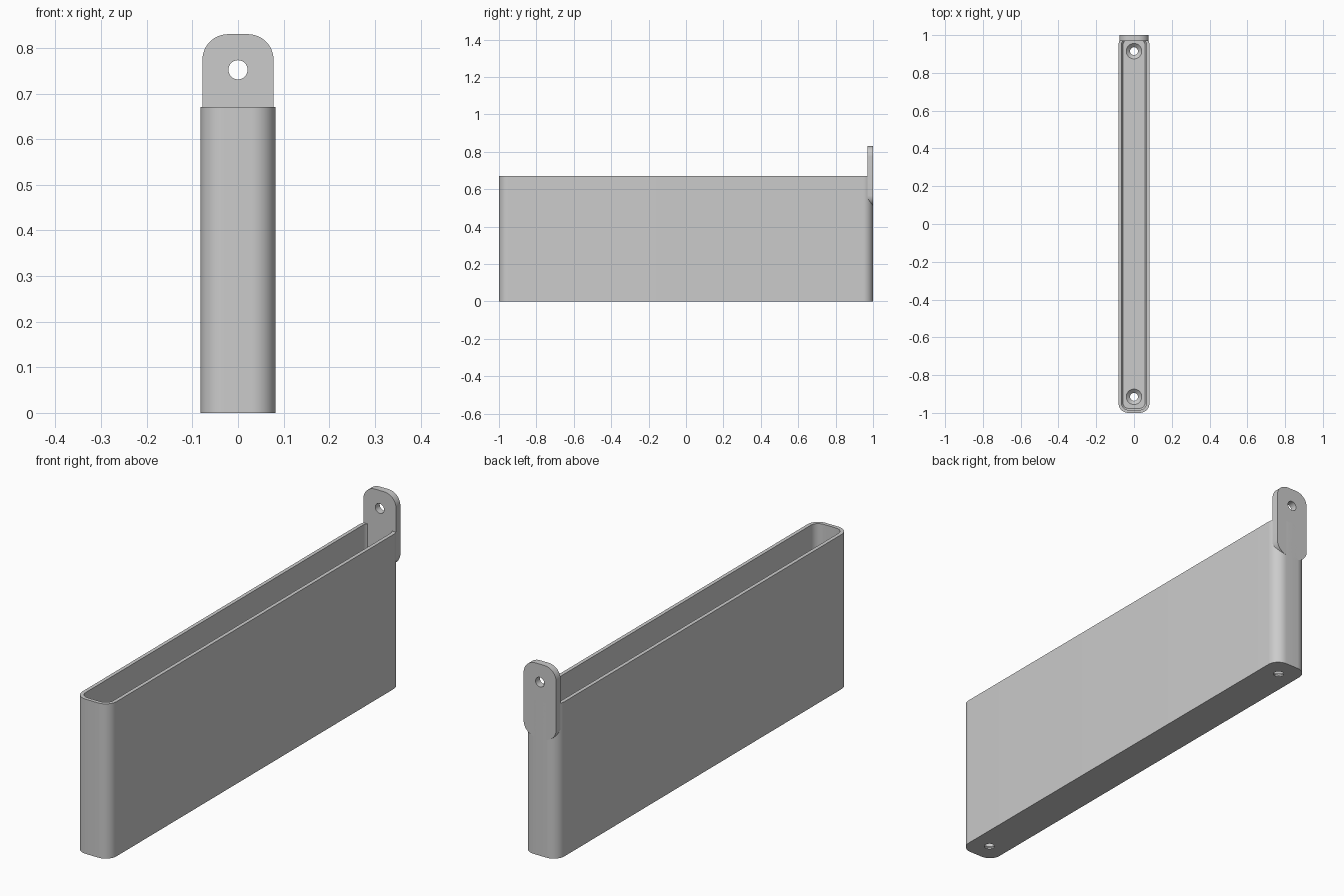
import bpy, bmesh
from math import pi, cos, sin, radians
from mathutils import Matrix

if "Cube" in bpy.data.objects:
    bpy.data.objects.remove(bpy.data.objects["Cube"])

grey = bpy.data.materials.new("light_grey_plastic")
grey.use_nodes = True
grey.diffuse_color = (0.6, 0.6, 0.6, 1)
grey.node_tree.nodes["Principled BSDF"].inputs["Base Color"].default_value = (0.6, 0.6, 0.6, 1)

WIDTH, LENGTH, HEIGHT = 0.082, 1.0, 0.67   # half width, half length, height
CORNER, FLOOR = 0.052, 0.025
TAB_THICK = 0.03


def rounded(hx, hy, r, z, steps=12):
    """Ring of a rounded rectangle at height z."""
    ring = []
    for q, (sx, sy) in enumerate([(1, 1), (-1, 1), (-1, -1), (1, -1)]):
        for i in range(steps + 1):
            a = (q + i / steps) * pi / 2
            ring.append((sx * (hx - r) + r * cos(a), sy * (hy - r) + r * sin(a), z))
    return ring


def circle(r, z, n=40):
    return [(r * cos(2 * pi * i / n), r * sin(2 * pi * i / n), z) for i in range(n)]


def loft(name, rings, matrix=Matrix()):
    """Skin a stack of rings and cap both ends."""
    bm = bmesh.new()
    loops = [[bm.verts.new(p) for p in ring] for ring in rings]
    for a, b in zip(loops, loops[1:]):
        for i in range(len(a)):
            j = (i + 1) % len(a)
            bm.faces.new((a[i], a[j], b[j], b[i]))
    bm.faces.new(loops[0][::-1])
    bm.faces.new(loops[-1])
    bmesh.ops.recalc_face_normals(bm, faces=bm.faces)
    bm.transform(matrix)
    mesh = bpy.data.meshes.new(name)
    bm.to_mesh(mesh)
    bm.free()
    mesh.materials.append(grey)
    obj = bpy.data.objects.new(name, mesh)
    bpy.context.collection.objects.link(obj)
    return obj


def activate(obj):
    bpy.ops.object.select_all(action="DESELECT")
    obj.select_set(True)
    bpy.context.view_layer.objects.active = obj


def cut(obj, cutter):
    activate(obj)
    mod = obj.modifiers.new("hole", "BOOLEAN")
    mod.operation, mod.solver, mod.object = "DIFFERENCE", "EXACT", cutter
    bpy.ops.object.modifier_apply(modifier=mod.name)
    bpy.data.objects.remove(cutter)


def inset(d, z):
    return rounded(WIDTH - d, LENGTH - d, CORNER - d, z)


# Open tray: outer wall, rim, inner wall, small bevel to the floor
tray = loft("tray", [inset(0, 0), inset(0, HEIGHT), inset(0.016, HEIGHT),
                     inset(0.016, FLOOR + 0.012), inset(0.024, FLOOR)])

# Countersunk screw holes in the floor
for side in (-1, 1):
    cut(tray, loft("screw_cutter",
                   [circle(0.021, -0.02), circle(0.021, 0.006),
                    circle(0.041, FLOOR), circle(0.041, FLOOR + 0.02)],
                   Matrix.Translation((0, side * 0.915, 0))))

# Hanging tab on the back, rounded at top and bottom, with a plain hole
upright = Matrix.Rotation(pi / 2, 4, "X")
back = LENGTH - TAB_THICK / 2
tab = loft("hanging_tab",
           [rounded(0.078, 0.16, 0.056, s * TAB_THICK / 2) for s in (-1, 1)],
           Matrix.Translation((0, back, HEIGHT)) @ upright)
cut(tab, loft("tab_cutter", [circle(0.021, -0.05), circle(0.021, 0.05)],
              Matrix.Translation((0, back, 0.752)) @ upright))

for obj in (tray, tab):
    activate(obj)
    bpy.ops.object.shade_smooth_by_angle(angle=radians(30))
